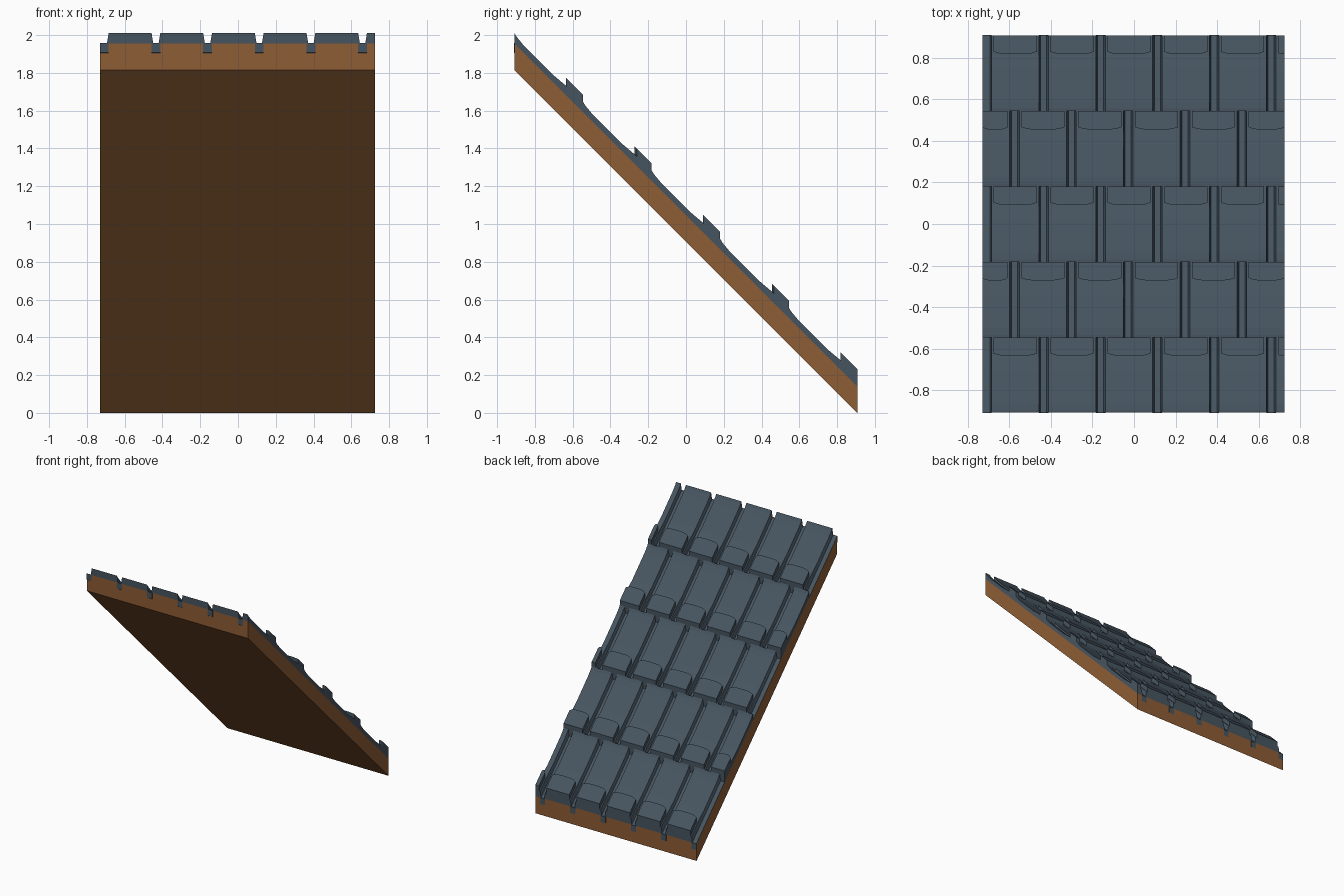
import bpy, bmesh

cube = bpy.data.objects.get("Cube")
if cube:
    bpy.data.objects.remove(cube, do_unlink=True)

X0, X1, Y0, Y1 = -0.73, 0.725, -0.908, 0.907
PITCH, ROWS = 0.2735, 5
ROW = (Y1 - Y0) / ROWS
DECK = 0.14


def material(name, rgb):
    m = bpy.data.materials.new(name)
    m.use_nodes = True
    col = (*rgb, 1)
    m.diffuse_color = col
    m.node_tree.nodes["Principled BSDF"].inputs["Base Color"].default_value = col
    return m


slate = material("slate_grey", (0.062, 0.09, 0.117))
wood = material("brown_wood", (0.27, 0.11, 0.036))


def clip(x):
    return min(max(x, X0), X1)


def pitched(x, y, h):
    # Height h is measured straight up from the sloping underside
    return (x, y, Y1 - y + h)


def loft(bm, sections):
    rings = [[bm.verts.new(pitched(*p)) for p in s] for s in sections]
    for a, b in zip(rings, rings[1:]):
        for i in range(len(a)):
            j = (i + 1) % len(a)
            bm.faces.new((a[i], a[j], b[j], b[i]))
    bm.faces.new(rings[0][::-1])
    bm.faces.new(rings[-1])


def slab(bm, xa, xb, ya, yb, ha, hb):
    loft(bm, [[(xa, y, ha), (xb, y, ha), (xb, y, hb), (xa, y, hb)]
              for y in (ya, yb)])


def finish(bm, name, mat):
    bmesh.ops.recalc_face_normals(bm, faces=bm.faces[:])
    me = bpy.data.meshes.new(name)
    bm.to_mesh(me)
    bm.free()
    me.materials.append(mat)
    ob = bpy.data.objects.new(name, me)
    bpy.context.collection.objects.link(ob)
    return ob


def tile_body(bm, a, b, y0):
    # Flat tile with sloped edges, thickening slightly toward its lower end
    sections = []
    for t, h in ((0, 0.195), (0.012, 0.187), (0.045, 0.18), (0.2, 0.178),
                 (0.275, 0.19), (ROW, 0.19)):
        lo, hi = (0.014, 0.023)
        y = y0 + t
        sections.append([(clip(a + lo), y, DECK), (clip(b - lo), y, DECK),
                         (clip(b - hi), y, h), (clip(a + hi), y, h)])
    loft(bm, sections)


def tile_lip(bm, a, b, y1):
    # Raised lip along the lower end, with a bowed upper edge
    xa, xb = clip(a + 0.033), clip(b - 0.033)
    steps = 8
    outline = [(xb, y1), (xa, y1)]
    for i in range(steps + 1):
        u = i / steps
        bow = 0.012 * (1 - (2 * u - 1) ** 4)
        outline.append((xa + (xb - xa) * u, y1 - 0.078 - bow))
    loft(bm, [[(x, y, h) for x, y in outline] for h in (0.15, 0.232)])


# Wooden deck
bm = bmesh.new()
slab(bm, X0, X1, Y0, Y1, 0, DECK)
finish(bm, "roof_deck", wood)

# Thin sheet showing between the tiles
bm = bmesh.new()
slab(bm, X0, X1, Y0, Y1, DECK - 0.001, DECK + 0.002)
finish(bm, "underlay", slate)

# Channel ends set into the front and back of the deck
bm = bmesh.new()
for k in range(6):
    c = -0.708 + PITCH * k
    for ya, yb in ((Y0 - 0.002, Y0 + 0.02), (Y1 - 0.02, Y1 + 0.002)):
        slab(bm, clip(c - 0.023), clip(c + 0.023), ya, yb, 0.09, DECK + 0.001)
finish(bm, "channel_ends", slate)

# Staggered rows of tiles
for r in range(ROWS):
    bm = bmesh.new()
    start = -0.708 if r % 2 == 0 else -0.575 - PITCH
    y0 = Y0 + r * ROW
    for k in range(6):
        a = start + PITCH * k
        b = a + PITCH
        tile_body(bm, a, b, y0)
        if clip(b - 0.033) - clip(a + 0.033) > 0.005:
            tile_lip(bm, a, b, y0 + ROW)
    finish(bm, f"tile_row_{r + 1}", slate)
